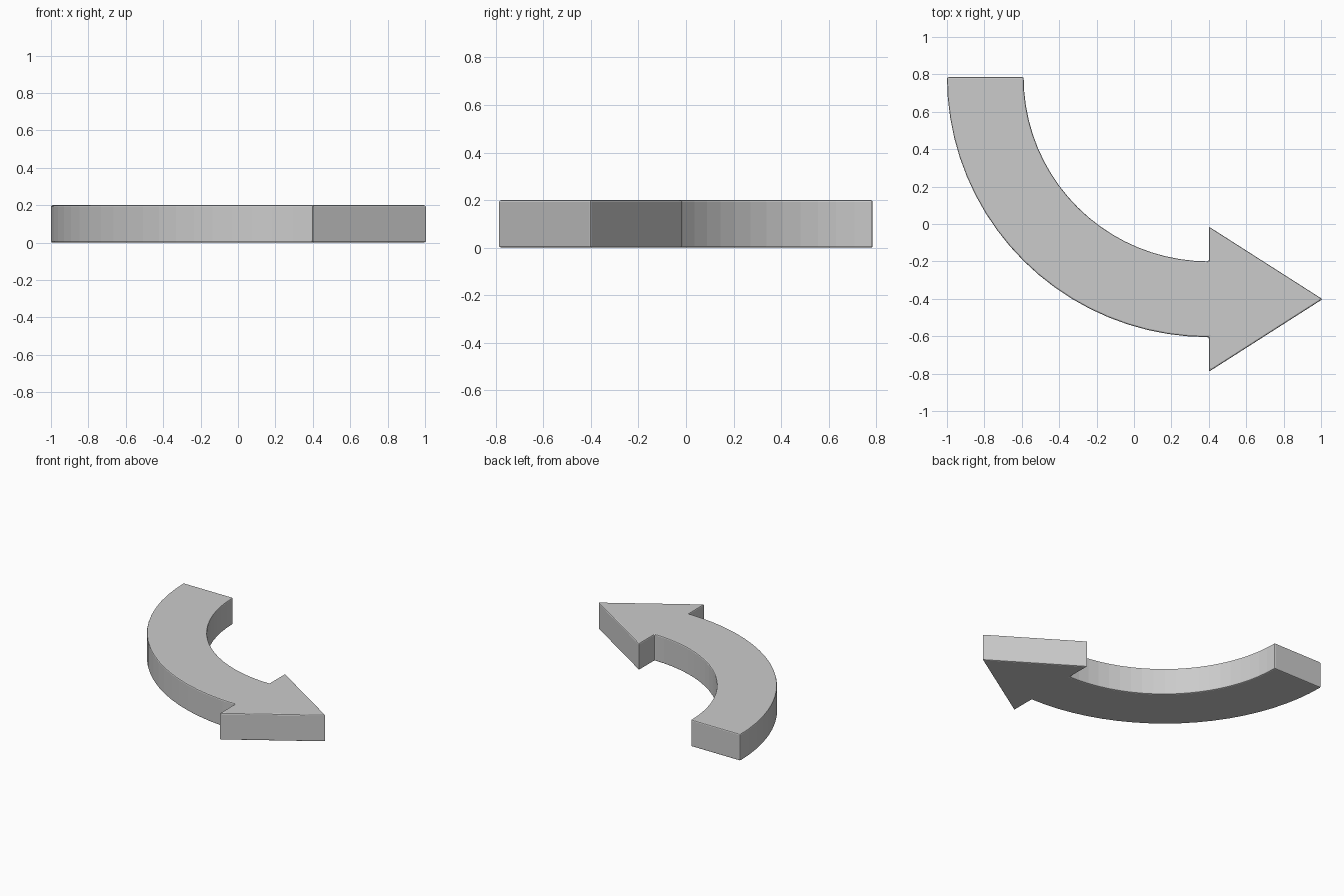
import bpy, bmesh
from math import sin, cos, pi

if "Cube" in bpy.data.objects:
    bpy.data.objects.remove(bpy.data.objects["Cube"])

CENTER = (0.4, 0.785)
HEIGHT = 0.2
STEPS = 20


def arc(rx, ry):
    """Quarter arc from the tail end down to the arrowhead."""
    return [(CENTER[0] - rx * cos(pi / 2 * i / STEPS),
             CENTER[1] - ry * sin(pi / 2 * i / STEPS)) for i in range(STEPS + 1)]


# Outline: outer curve, arrowhead, inner curve back to the tail
head = [(0.4, -0.79), (1.008, -0.402), (0.4, -0.014)]
outline = arc(1.4, 1.39) + head + arc(0.99, 0.985)[::-1]

# Extruded arrow body
bm = bmesh.new()
face = bm.faces.new([bm.verts.new((x, y, 0)) for x, y in outline])
ext = bmesh.ops.extrude_face_region(bm, geom=[face])
bmesh.ops.translate(bm, vec=(0, 0, HEIGHT),
                    verts=[v for v in ext["geom"] if isinstance(v, bmesh.types.BMVert)])
bmesh.ops.recalc_face_normals(bm, faces=bm.faces)
mesh = bpy.data.meshes.new("curved_arrow")
bm.to_mesh(mesh)
bm.free()
arrow = bpy.data.objects.new("curved_arrow", mesh)
bpy.context.collection.objects.link(arrow)

# Tiny softened edges
bevel = arrow.modifiers.new("edge_bevel", 'BEVEL')
bevel.width = 0.008
bevel.segments = 2
bevel.limit_method = 'ANGLE'
bevel.angle_limit = pi / 6
